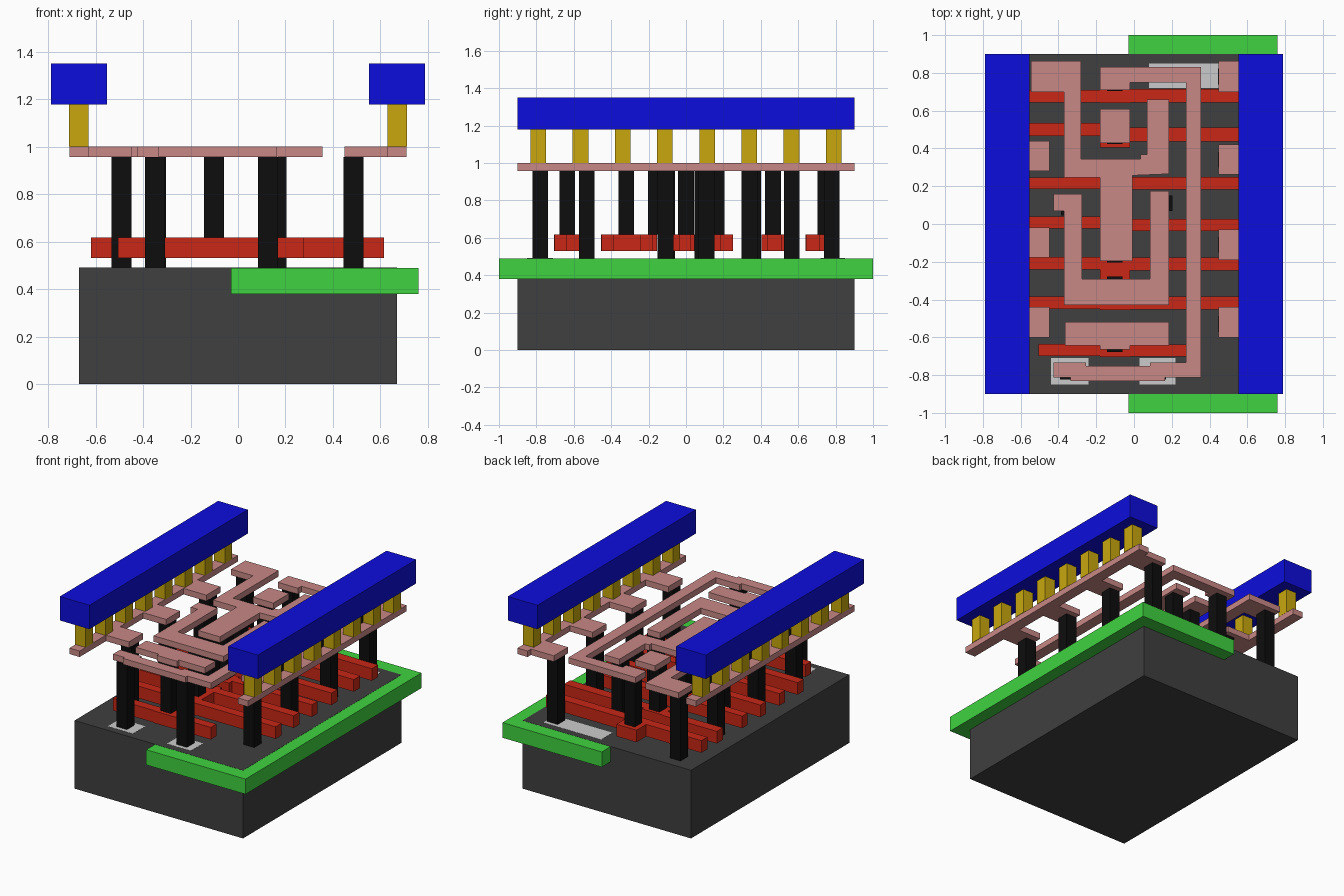
import bpy, bmesh

def material(name, r, g, b):
    m = bpy.data.materials.new(name)
    m.diffuse_color = (r, g, b, 1)
    return m

DARK = material("dark_grey", 0.05, 0.05, 0.05)
GREEN = material("green", 0.05, 0.65, 0.05)
RED = material("red", 0.58, 0.02, 0.008)
BLACK = material("black", 0.004, 0.004, 0.004)
PINK = material("pink", 0.58, 0.25, 0.24)
GOLD = material("gold", 0.58, 0.39, 0.004)
BLUE = material("blue", 0.004, 0.004, 0.72)

def slab(name, points, z0, z1, mat=None):
    """Extrude a flat outline from z0 to z1."""
    bm = bmesh.new()
    face = bm.faces.new([bm.verts.new((x, y, z0)) for x, y in points])
    top = bmesh.ops.extrude_face_region(bm, geom=[face])["geom"]
    for v in top:
        if isinstance(v, bmesh.types.BMVert):
            v.co.z = z1
    bmesh.ops.recalc_face_normals(bm, faces=bm.faces)
    mesh = bpy.data.meshes.new(name)
    bm.to_mesh(mesh)
    bm.free()
    ob = bpy.data.objects.new(name, mesh)
    bpy.context.collection.objects.link(ob)
    if mat:
        mesh.materials.append(mat)
    return ob

def box(name, x0, x1, y0, y1, z0, z1, mat=None):
    return slab(name, [(x0, y0), (x1, y0), (x1, y1), (x0, y1)], z0, z1, mat)

def post(name, x, y, z0, z1, mat, w=0.084):
    return box(name, x - w/2, x + w/2, y - w/2, y + w/2, z0, z1, mat)

# Base block, well and exposed doped patches
box("substrate", -0.67, 0.67, -0.9, 0.9, 0, 0.49, DARK)
box("well", -0.03, 0.76, -1, 1, 0.38, 0.489, GREEN)
for x0, x1, y0, y1 in [(-0.44, -0.24, -0.85, -0.71), (0.03, 0.22, -0.85, -0.71),
                       (0.08, 0.54, 0.72, 0.85)]:
    box("doped_patch", x0, x1, y0, y1, 0.45, 0.491)

# Red gate bars: left y range, right y range, pad y range, x ends
gates = [
    (0.642, 0.71, 0.642, 0.715, 0.64, 0.82, -0.62, 0.615),
    (0.465, 0.535, 0.437, 0.51, 0.405, 0.53, -0.62, 0.615),
    (0.185, 0.247, 0.183, 0.25, 0.13, 0.245, -0.62, 0.615),
    (-0.025, 0.04, -0.038, 0.027, -0.075, 0.045, -0.62, 0.615),
    (-0.24, -0.176, -0.245, -0.178, -0.285, -0.155, -0.62, 0.615),
    (-0.45, -0.383, -0.452, -0.385, -0.455, -0.27, -0.62, 0.615),
    (-0.70, -0.635, -0.702, -0.637, -0.705, -0.57, -0.505, 0.275),
]
for l0, l1, r0, r1, p0, p1, xa, xb in gates:
    slab("gate_bar", [(xa, l0), (-0.18, l0), (-0.18, p0), (-0.02, p0), (-0.02, r0), (xb, r0),
                      (xb, r1), (-0.02, r1), (-0.02, p1), (-0.18, p1), (-0.18, l1), (xa, l1)],
         0.53, 0.617, RED)

# Black contact posts: to the gates, then down to the base
for y in (0.745, 0.465, 0.165, 0, -0.162, -0.32, -0.635):
    post("gate_contact", -0.102, y, 0.617, 0.957, BLACK)
for x, y in [(-0.49, 0.78), (-0.49, 0.36), (-0.49, -0.10), (-0.49, -0.53),
             (0.487, 0.78), (0.487, 0.34), (0.487, -0.11), (0.487, -0.53),
             (-0.35, -0.78), (0.127, -0.78), (-0.345, 0.087), (0.163, 0.11),
             (0.127, 0.565)]:
    post("base_contact", x, y, 0.49, 0.957, BLACK)

# Pink wiring rails with inward tabs, gold posts and blue power bars
tabs_left = [(-0.60, -0.44), (-0.177, -0.018), (0.28, 0.44)]
tabs_right = [(-0.60, -0.44), (-0.19, -0.028), (0.262, 0.42), (0.70, 0.862)]
for side, s, tabs in (("left", -1, tabs_left), ("right", 1, tabs_right)):
    pts = [(s*0.71, 0.9), (s*0.71, -0.9), (s*0.63, -0.9)]
    for a, b in tabs:
        pts += [(s*0.63, a), (s*0.448, a), (s*0.448, b), (s*0.63, b)]
    pts.append((s*0.63, 0.9))
    slab(side + "_rail", pts, 0.957, 1.0, PINK)
    for i in range(8):
        post(side + "_via", s*0.671, -0.79 + i*1.58/7, 1.0, 1.178, GOLD)
    xs = sorted((s*0.552, s*0.788))
    box(side + "_power_bar", xs[0], xs[1], -0.9, 0.9, 1.178, 1.35, BLUE)

# Pink wires between the rails
wires = {
    "stem_wire": [(-0.545, 0.862), (-0.28, 0.862), (-0.28, 0.343), (0.035, 0.343),
                  (0.035, 0.367), (0.068, 0.367), (0.068, 0.66), (0.185, 0.66),
                  (0.185, 0.265), (-0.007, 0.257), (-0.007, -0.196), (-0.18, -0.196),
                  (-0.18, 0.245), (-0.37, 0.245), (-0.37, 0.70), (-0.545, 0.70)],
    "cup_wire": [(-0.425, 0.16), (-0.275, 0.16), (-0.275, -0.29), (0.085, -0.29),
                 (0.085, 0.175), (0.185, 0.175), (0.185, -0.43), (-0.37, -0.43),
                 (-0.37, 0.07), (-0.425, 0.07)],
    "loop_wire": [(-0.18, 0.83), (0.355, 0.83), (0.355, -0.812), (0.165, -0.812),
                  (0.165, -0.83), (-0.335, -0.83), (-0.335, -0.812), (-0.425, -0.812),
                  (-0.425, -0.732), (-0.255, -0.732), (-0.255, -0.752), (0.085, -0.752),
                  (0.085, -0.732), (0.275, -0.732), (0.275, 0.748), (-0.02, 0.748),
                  (-0.02, 0.71), (-0.18, 0.71)],
    "small_wire": [(-0.18, 0.61), (-0.02, 0.61), (-0.02, 0.43), (-0.18, 0.43)],
    "input_wire": [(-0.365, -0.52), (0.185, -0.52), (0.185, -0.642), (-0.02, -0.642),
                   (-0.02, -0.665), (-0.18, -0.665), (-0.18, -0.642), (-0.365, -0.642)],
}
for name, pts in wires.items():
    slab(name, pts, 0.957, 1.0, PINK)
